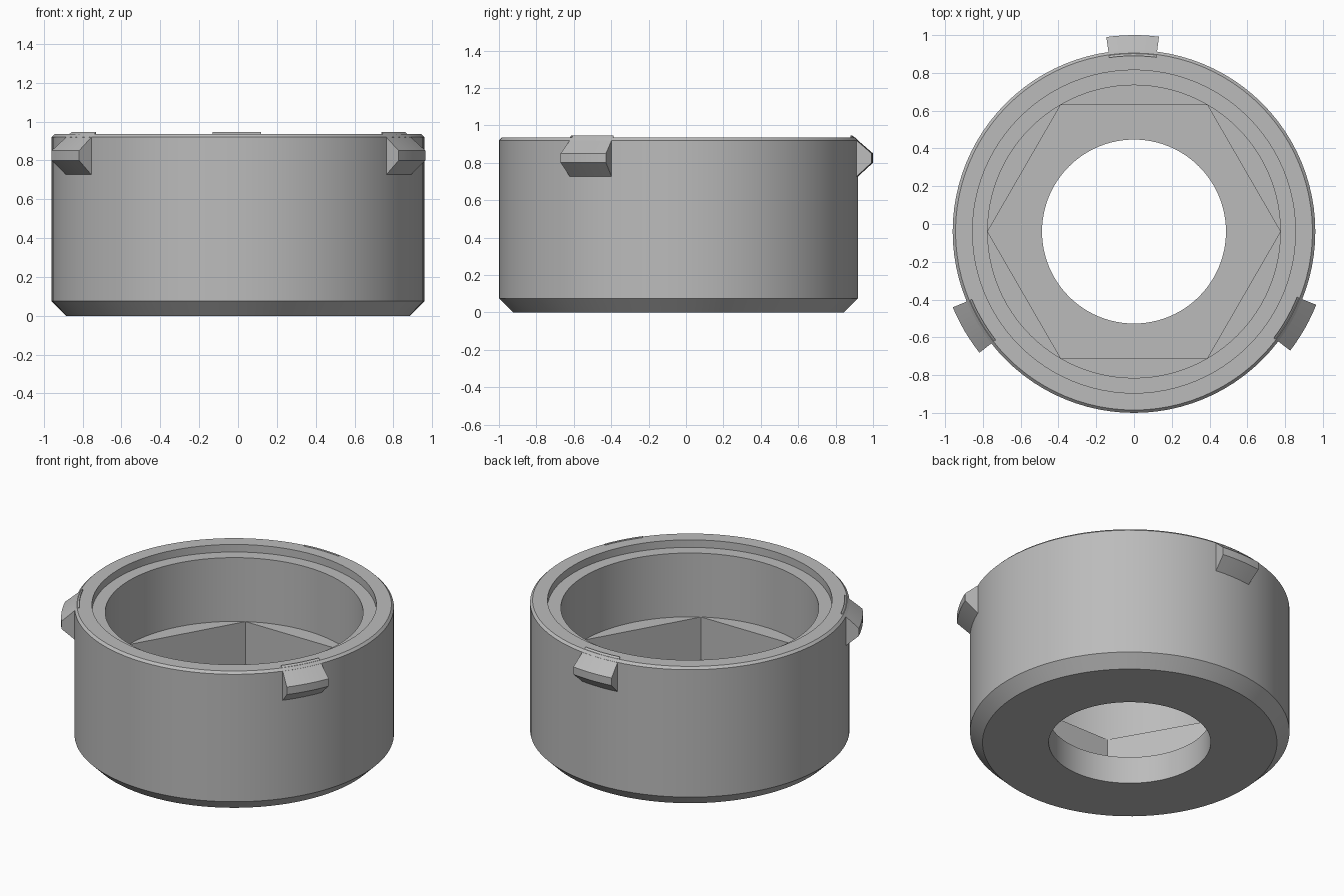
import bpy, bmesh, math

if "Cube" in bpy.data.objects:
    bpy.data.objects.remove(bpy.data.objects["Cube"])

CY = -0.04          # ring axis offset in y
SEG = 96

grey = bpy.data.materials.new("plain_grey")
grey.diffuse_color = (0.5, 0.5, 0.5, 1)
grey.use_nodes = True
grey.node_tree.nodes["Principled BSDF"].inputs["Base Color"].default_value = grey.diffuse_color


def finish(name, bm):
    bmesh.ops.remove_doubles(bm, verts=bm.verts, dist=1e-4)
    bmesh.ops.recalc_face_normals(bm, faces=bm.faces)
    mesh = bpy.data.meshes.new(name)
    bm.to_mesh(mesh)
    bm.free()
    ob = bpy.data.objects.new(name, mesh)
    ob.location.y = CY
    mesh.materials.append(grey)
    bpy.context.collection.objects.link(ob)
    bpy.ops.object.select_all(action='DESELECT')
    ob.select_set(True)
    bpy.context.view_layer.objects.active = ob
    bpy.ops.object.shade_smooth_by_angle(angle=math.radians(20))
    return ob


def polar(r, a, z):
    return (r * math.cos(a), r * math.sin(a), z)


def hex_radius(corner, a):
    local = a % (math.pi / 3) - math.pi / 6
    return corner * math.cos(math.pi / 6) / math.cos(local)


# Housing: closed profile (radius, height, is_hexagon) swept round the axis
profile = [
    (0.487, 0.0, False), (0.885, 0.0, False), (0.96, 0.075, False),   # base and chamfer
    (0.96, 0.92, False), (0.945, 0.935, False),                       # wall and rim
    (0.855, 0.935, False), (0.855, 0.885, False),                     # lip step
    (0.775, 0.885, False), (0.775, 0.462, False),                     # bore
    (0.775, 0.462, True), (0.775, 0.18, True),                        # hexagonal pocket
    (0.487, 0.18, False),                                             # through hole
]
bm = bmesh.new()
rings = []
for r, z, is_hex in profile:
    angles = [2 * math.pi * i / SEG for i in range(SEG)]
    rings.append([bm.verts.new(polar(hex_radius(r, a) if is_hex else r, a, z)) for a in angles])
for k, ring in enumerate(rings):
    nxt = rings[(k + 1) % len(rings)]
    for i in range(SEG):
        j = (i + 1) % SEG
        bm.faces.new((ring[i], ring[j], nxt[j], nxt[i]))
finish("housing", bm)

# Locking tabs: wedge profile swept through a short arc, three times
tab_profile = [(0.93, 0.945), (1.04, 0.85), (1.04, 0.80), (0.955, 0.722), (0.93, 0.722)]
STEPS = 6
HALF = math.radians(7.7)
for n, centre in enumerate((90.4, 210.4, 330.4)):
    bm = bmesh.new()
    arcs = []
    for s in range(STEPS + 1):
        a = math.radians(centre) - HALF + 2 * HALF * s / STEPS
        arcs.append([bm.verts.new(polar(r, a, z)) for r, z in tab_profile])
    count = len(tab_profile)
    for a0, a1 in zip(arcs, arcs[1:]):
        for i in range(count):
            j = (i + 1) % count
            bm.faces.new((a0[i], a0[j], a1[j], a1[i]))
    bm.faces.new(arcs[0])
    bm.faces.new(arcs[-1])
    finish(f"locking_tab_{n + 1}", bm)
